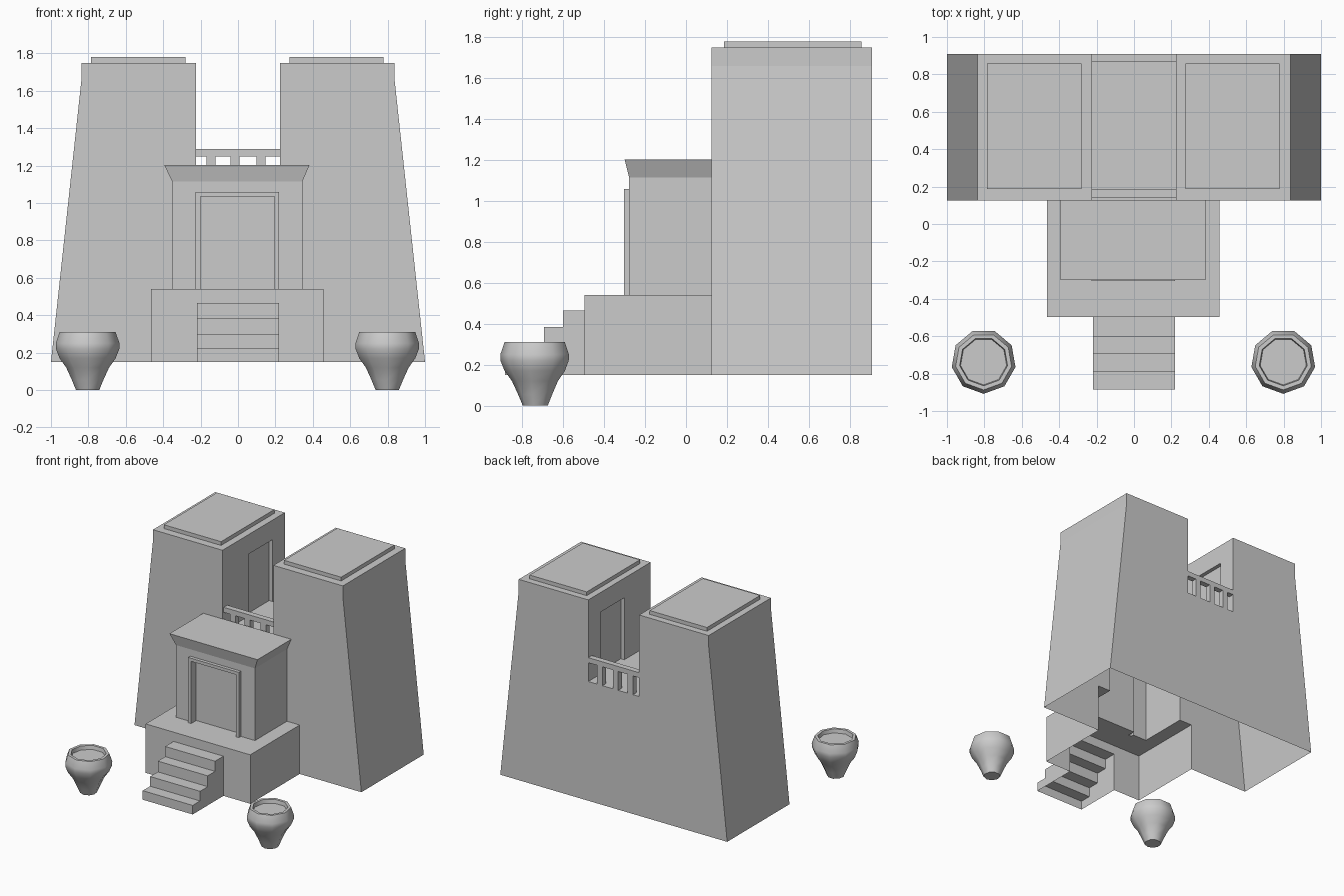
import bpy, bmesh
from math import sin, cos, radians

if "Cube" in bpy.data.objects:
    bpy.data.objects.remove(bpy.data.objects["Cube"])


def loft(name, rings):
    """Closed solid through rings of equal point count, capped at both ends."""
    bm = bmesh.new()
    vs = [[bm.verts.new(p) for p in ring] for ring in rings]
    n = len(rings[0])
    for a, b in zip(vs, vs[1:]):
        for i in range(n):
            j = (i + 1) % n
            bm.faces.new((a[i], a[j], b[j], b[i]))
    bm.faces.new(vs[0])
    bm.faces.new(vs[-1])
    bmesh.ops.recalc_face_normals(bm, faces=bm.faces[:])
    me = bpy.data.meshes.new(name)
    bm.to_mesh(me)
    bm.free()
    ob = bpy.data.objects.new(name, me)
    bpy.context.collection.objects.link(ob)
    return ob


def rect(x0, x1, y0, y1, z):
    return [(x0, y0, z), (x1, y0, z), (x1, y1, z), (x0, y1, z)]


def box(name, x0, x1, y0, y1, z0, z1):
    return loft(name, [rect(x0, x1, y0, y1, z0), rect(x0, x1, y0, y1, z1)])


def combine(ob, other, op):
    """Apply a boolean and discard the operand."""
    m = ob.modifiers.new("bool", 'BOOLEAN')
    m.operation, m.solver, m.object = op, 'EXACT', other
    dg = bpy.context.evaluated_depsgraph_get()
    me = bpy.data.meshes.new_from_object(ob.evaluated_get(dg))
    ob.modifiers.clear()
    ob.data = me
    bpy.data.objects.remove(other)


BASE, FRONT, BACK, FLOOR = 0.15, 0.125, 0.91, 1.10

# Twin-tower body with the terrace notch
half = [(1.0, BASE), (0.837, 1.66), (0.837, 1.75), (0.224, 1.75), (0.224, FLOOR)]
outline = half + [(-x, z) for x, z in reversed(half)]
shell = loft("temple_shell", [[(x, y, z) for x, z in outline] for y in (FRONT, BACK)])
combine(shell, box("door_cut", -0.255, 0.255, 0.457, 0.757, FLOOR, 1.594), 'DIFFERENCE')

# Portal with flared cornice, door frame and recessed door
portal = loft("portal", [
    rect(-0.352, 0.344, -0.278, FRONT + 0.003, 0.40),
    rect(-0.352, 0.344, -0.278, FRONT + 0.003, 1.115),
    rect(-0.394, 0.382, -0.30, FRONT + 0.003, 1.203)])
combine(portal, box("frame", -0.226, 0.22, -0.304, -0.15, 0.45, 1.06), 'UNION')
combine(portal, box("recess", -0.20, 0.195, -0.4, -0.24, 0.35, 1.035), 'DIFFERENCE')

# Platform and stairs
platform = box("platform", -0.466, 0.456, -0.497, FRONT + 0.1, BASE, 0.54)
steps = [(-0.885, 0.222), (-0.792, 0.299), (-0.695, 0.385), (-0.602, 0.466)]
prof, z = [], BASE
for y, top in steps:
    prof += [(y, z), (y, top)]
    z = top
prof += [(-0.45, z), (-0.45, BASE)]
stairs = loft("stairs", [[(x, y, z) for y, z in prof] for x in (-0.22, 0.22)])
combine(platform, stairs, 'UNION')
combine(platform, portal, 'UNION')
combine(shell, platform, 'UNION')

# Open underside
bm = bmesh.new()
bm.from_mesh(shell.data)
under = [f for f in bm.faces if all(v.co.z < BASE + 0.001 for v in f.verts)]
bmesh.ops.delete(bm, geom=under, context='FACES')
bm.to_mesh(shell.data)
bm.free()

# Roof slabs
for side, x0, x1 in (("left", -0.785, -0.28), ("right", 0.275, 0.778)):
    box("roof_slab_" + side, x0, x1, 0.187, 0.857, 1.745, 1.78)

# Terrace railings
for side, y0, y1 in (("front", 0.14, 0.185), ("back", 0.865, 0.91)):
    box("rail_" + side, -0.224, 0.224, y0, y1, 1.25, 1.29)
    for x in (-0.145, -0.016, 0.123):
        box("baluster_" + side, x - 0.024, x + 0.024, y0, y1, FLOOR, 1.25)

# Nine-sided pots
pot = [(0.063, 0), (0.086, 0.055), (0.116, 0.12), (0.152, 0.17), (0.172, 0.22),
       (0.173, 0.25), (0.152, 0.31), (0.13, 0.31), (0.125, 0.28)]
angles = [radians(-90 + 40 * i) for i in range(9)]
for side, cx in (("left", -0.804), ("right", 0.798)):
    ob = loft("pot_" + side, [[(cx + r * cos(a), -0.735 + r * sin(a), z) for a in angles]
                              for r, z in pot])
    bpy.ops.object.select_all(action='DESELECT')
    ob.select_set(True)
    bpy.context.view_layer.objects.active = ob
    bpy.ops.object.shade_smooth_by_angle(angle=radians(45))
